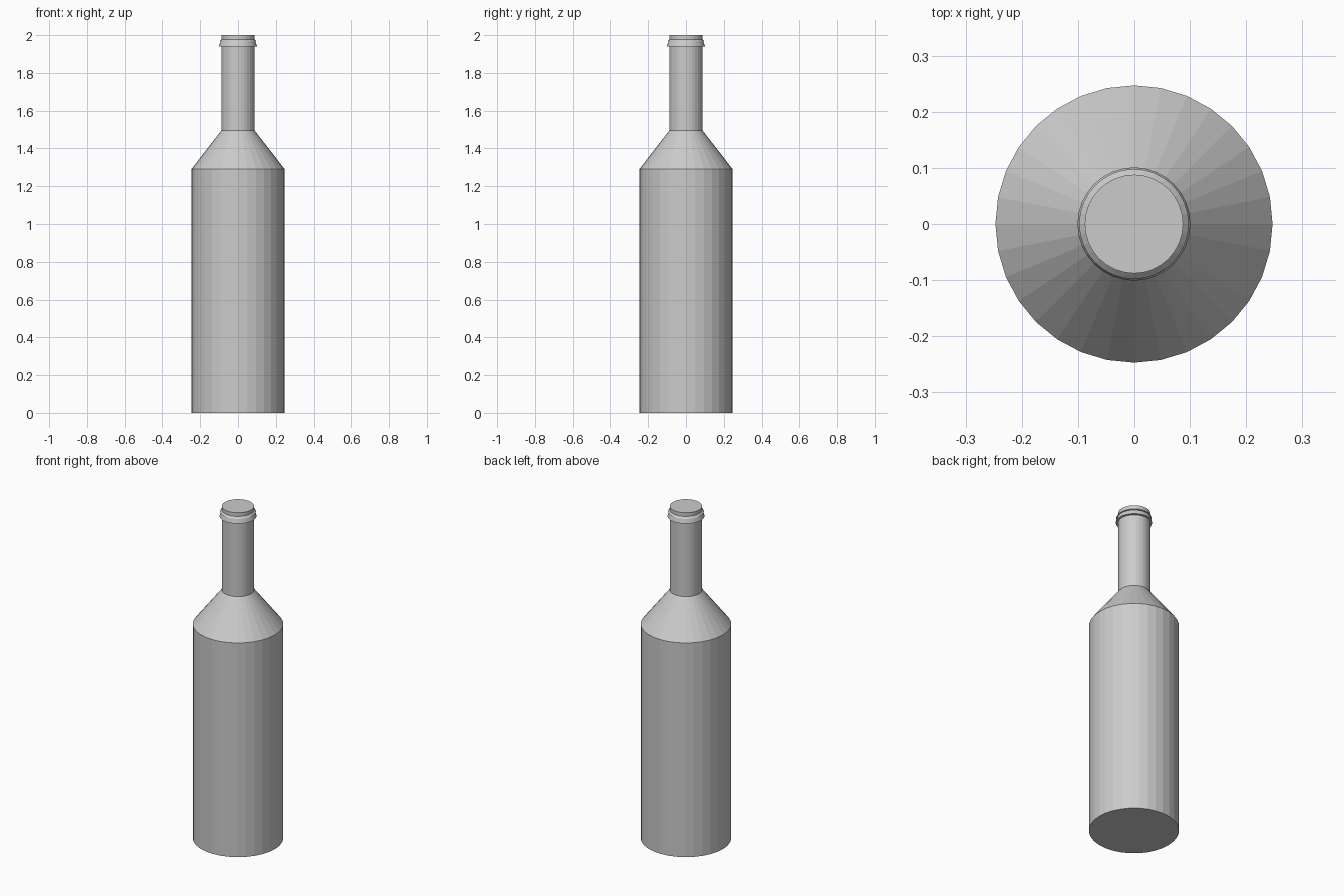
import bpy
import bmesh
import math

SIDES = 32

cube = bpy.data.objects.get("Cube")
if cube:
    bpy.data.objects.remove(cube, do_unlink=True)

grey = bpy.data.materials.new("plain_grey")
grey.use_nodes = True
colour = (0.6, 0.6, 0.6, 1.0)
grey.diffuse_color = colour
grey.node_tree.nodes["Principled BSDF"].inputs["Base Color"].default_value = colour


def lathe(name, profile, closed=False):
    """Turn a (radius, height) profile around z; open profiles get end caps."""
    bm = bmesh.new()
    rings = []
    for radius, height in profile:
        ring = []
        for i in range(SIDES):
            a = math.tau * i / SIDES
            ring.append(bm.verts.new((radius * math.cos(a), radius * math.sin(a), height)))
        rings.append(ring)
    pairs = list(zip(rings, rings[1:]))
    if closed:
        pairs.append((rings[-1], rings[0]))
    else:
        bm.faces.new(rings[0])
        bm.faces.new(rings[-1])
    for low, high in pairs:
        for i in range(SIDES):
            j = (i + 1) % SIDES
            bm.faces.new((low[i], low[j], high[j], high[i]))
    bmesh.ops.recalc_face_normals(bm, faces=bm.faces)
    mesh = bpy.data.meshes.new(name)
    bm.to_mesh(mesh)
    bm.free()
    mesh.materials.append(grey)
    obj = bpy.data.objects.new(name, mesh)
    bpy.context.collection.objects.link(obj)
    return obj


# Body, sloping shoulder and neck in one turned shape
lathe("bottle", [(0.247, 0), (0.247, 1.29), (0.088, 1.495), (0.088, 2.0)])

# Two flared rings near the mouth
lathe("upper_lip_ring", [(0.085, 1.968), (0.098, 1.968), (0.088, 1.978), (0.085, 1.978)], True)
lathe("lower_lip_ring", [(0.085, 1.94), (0.101, 1.94), (0.092, 1.968), (0.085, 1.968)], True)
